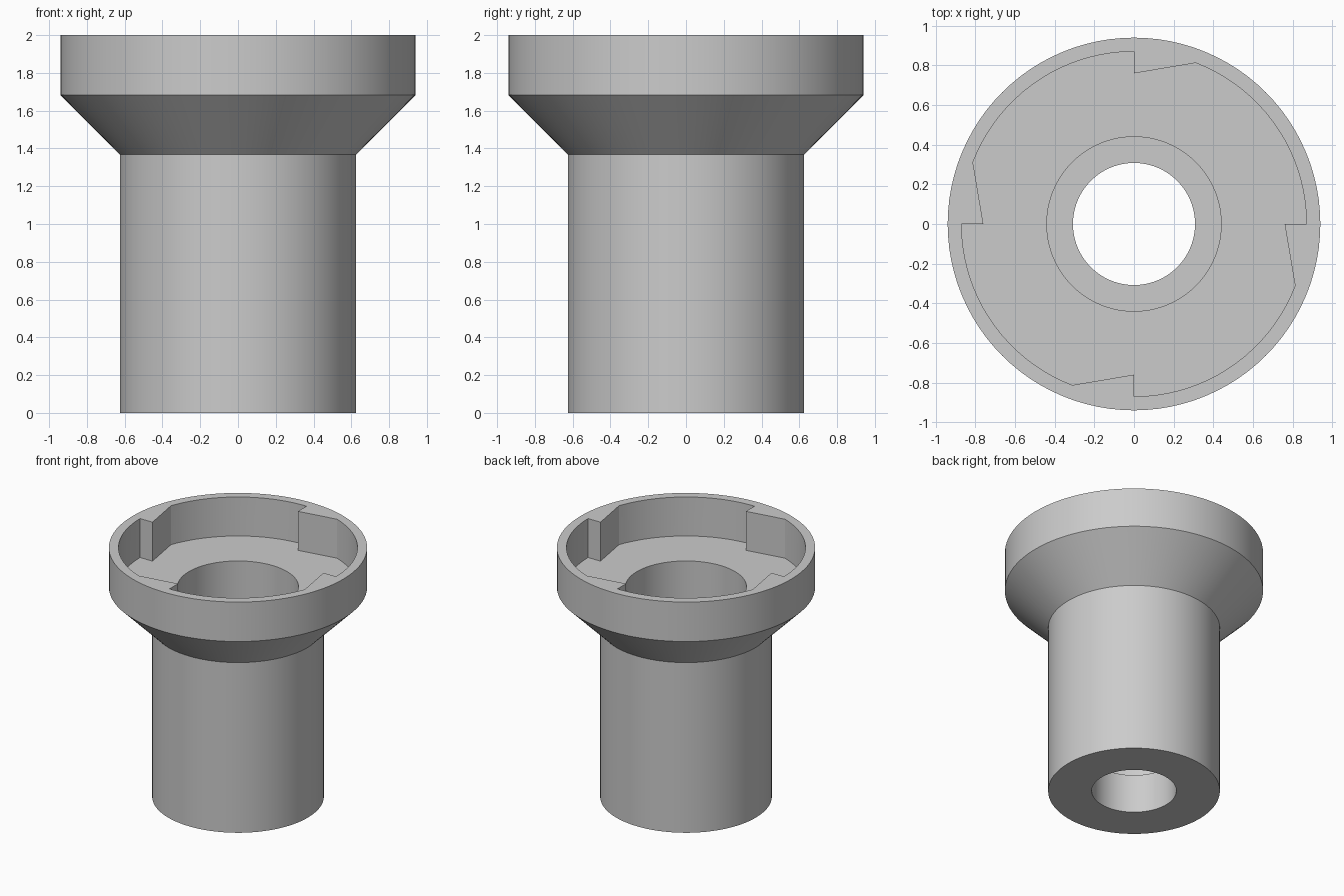
import bpy, bmesh
from math import sin, cos, pi, atan2, hypot

cube = bpy.data.objects.get("Cube")
if cube:
    bpy.data.objects.remove(cube)

SEGMENTS = 96
CUP_RADIUS = 0.87
CUP_FLOOR = 1.687

grey = bpy.data.materials.new("plain grey")
grey.use_nodes = True
grey.diffuse_color = (0.6, 0.6, 0.6, 1)
grey.node_tree.nodes["Principled BSDF"].inputs["Base Color"].default_value = (0.6, 0.6, 0.6, 1)


def make_object(name, bm):
    bmesh.ops.recalc_face_normals(bm, faces=bm.faces)
    mesh = bpy.data.meshes.new(name)
    bm.to_mesh(mesh)
    bm.free()
    mesh.materials.append(grey)
    obj = bpy.data.objects.new(name, mesh)
    bpy.context.collection.objects.link(obj)
    return obj


def lathe(name, profile):
    """Turn a closed (radius, height) profile around z."""
    bm = bmesh.new()
    rings = []
    for i in range(SEGMENTS):
        a = 2 * pi * i / SEGMENTS
        rings.append([bm.verts.new((r * cos(a), r * sin(a), z)) for r, z in profile])
    count = len(profile)
    for i, ring in enumerate(rings):
        after = rings[(i + 1) % SEGMENTS]
        for j in range(count):
            k = (j + 1) % count
            bm.faces.new((ring[j], after[j], after[k], ring[k]))
    return make_object(name, bm)


def prism(name, outline, bottom, top):
    bm = bmesh.new()
    face = bm.faces.new([bm.verts.new((x, y, bottom)) for x, y in outline])
    grown = bmesh.ops.extrude_face_region(bm, geom=[face])["geom"]
    moved = [v for v in grown if isinstance(v, bmesh.types.BMVert)]
    bmesh.ops.translate(bm, verts=moved, vec=(0, 0, top - bottom))
    return make_object(name, bm)


# Flanged sleeve with a stepped bore
sleeve = lathe("flanged_sleeve", [
    (0.308, 0), (0.625, 0), (0.625, 1.367), (0.94, 1.683),
    (0.94, 2), (0.44, 2), (0.44, 0.31), (0.308, 0.31)])

# Cup recess outline: four arcs, each ending at a ratchet tooth
outline = []
tooth_end = atan2(0.81, 0.31)
arc_steps = 19
for quarter in range(4):
    turn = quarter * pi / 2
    for i in range(arc_steps + 1):
        a = turn + tooth_end * i / arc_steps
        outline.append((CUP_RADIUS * cos(a), CUP_RADIUS * sin(a)))
    a = turn + pi / 2
    outline.append((0.76 * cos(a), 0.76 * sin(a)))

cutter = prism("cup_cutter", outline, CUP_FLOOR, 2.2)
cutter.hide_render = True

# Cut the recess, then discard the cutter
cut = sleeve.modifiers.new("cup recess", 'BOOLEAN')
cut.operation = 'DIFFERENCE'
cut.solver = 'EXACT'
cut.object = cutter
bpy.ops.object.select_all(action='DESELECT')
bpy.context.view_layer.objects.active = sleeve
sleeve.select_set(True)
bpy.ops.object.modifier_apply(modifier=cut.name)
bpy.data.objects.remove(cutter)
bpy.ops.object.shade_smooth_by_angle(angle=pi / 9)
